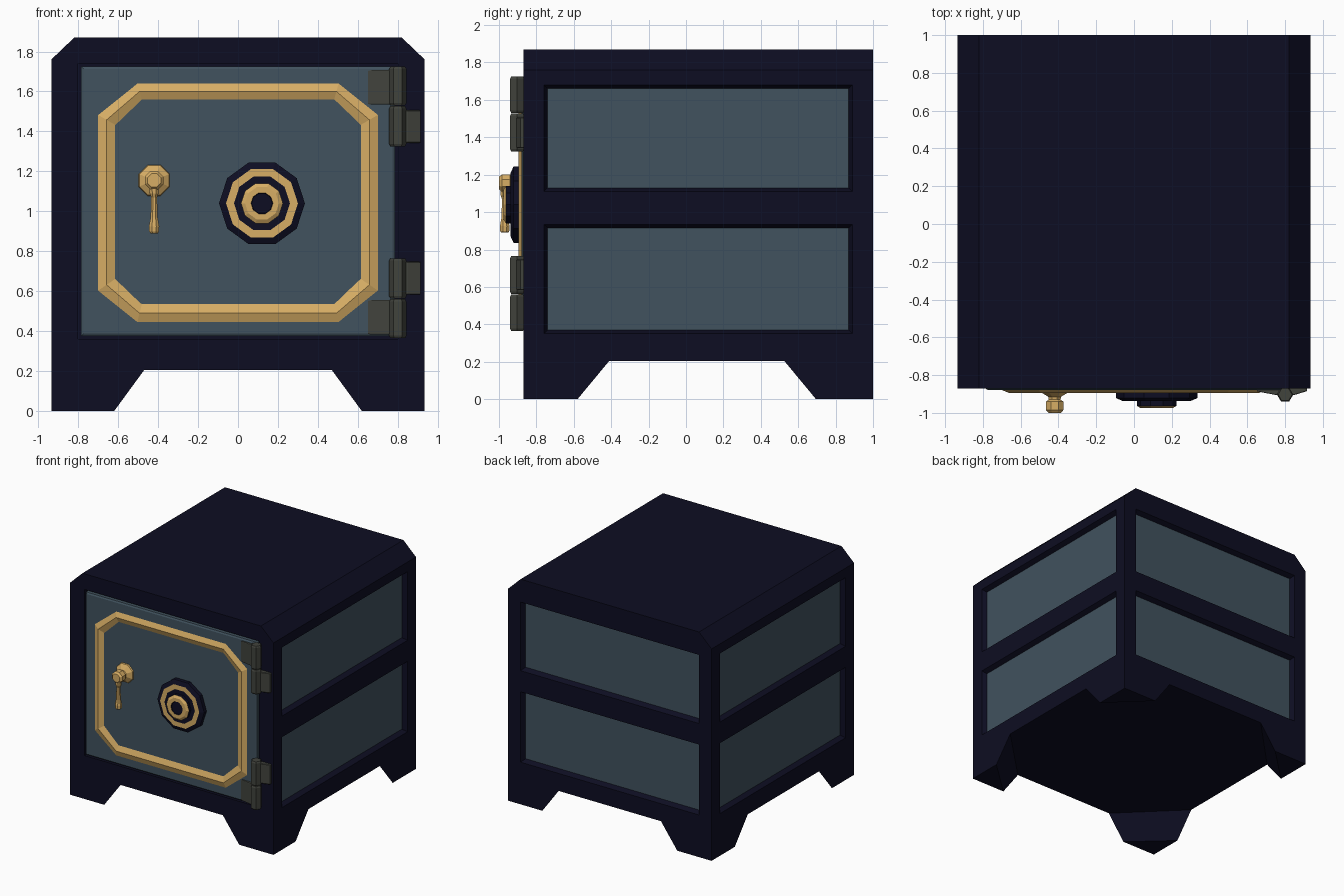
import bpy, bmesh, math

if "Cube" in bpy.data.objects:
    bpy.data.objects.remove(bpy.data.objects["Cube"])


def material(name, rgb):
    m = bpy.data.materials.new(name)
    m.diffuse_color = (*rgb, 1)
    m.use_nodes = True
    m.node_tree.nodes["Principled BSDF"].inputs["Base Color"].default_value = m.diffuse_color
    return m


NAVY = material("dark navy", (0.004, 0.004, 0.016))
SLATE = material("slate blue", (0.052, 0.084, 0.112))
GOLD = material("gold", (0.68, 0.42, 0.13))
IRON = material("dark iron", (0.053, 0.056, 0.046))


def loft(bm, rings, bands=None, closed=False):
    """Skin a list of point rings; caps the ends, or joins them if closed."""
    vs = [[bm.verts.new(p) for p in r] for r in rings]
    n = len(vs[0])
    pairs = list(zip(vs, vs[1:] + vs[:1])) if closed else list(zip(vs, vs[1:]))
    for k, (a, b) in enumerate(pairs):
        for i in range(n):
            j = (i + 1) % n
            f = bm.faces.new((a[i], a[j], b[j], b[i]))
            f.material_index = bands[k] if bands else 0
    if not closed:
        bm.faces.new(vs[0])
        f = bm.faces.new(vs[-1])
        f.material_index = bands[-1] if bands else 0


def finish(name, bm, *mats):
    bmesh.ops.recalc_face_normals(bm, faces=bm.faces)
    me = bpy.data.meshes.new(name)
    bm.to_mesh(me)
    bm.free()
    for m in mats:
        me.materials.append(m)
    ob = bpy.data.objects.new(name, me)
    bpy.context.collection.objects.link(ob)
    return ob


def part(name, rings, *mats, **kw):
    bm = bmesh.new()
    loft(bm, rings, **kw)
    return finish(name, bm, *mats)


def circle(r, y, n, cx, cz, phase=0):
    return [(cx + r * math.cos(phase + math.tau * i / n), y,
             cz + r * math.sin(phase + math.tau * i / n)) for i in range(n)]


W, FRONT, BACK = 0.935, -0.87, 1.0

# Cabinet: chamfered profile extruded front to back
prof = [(-W, 0.205), (W, 0.205), (W, 1.76), (0.82, 1.87), (-0.82, 1.87), (-W, 1.76)]
cabinet = part("cabinet", [[(x, y, z) for x, z in prof] for y in (FRONT, BACK)], NAVY)

# Corner feet: triangular, tapering to the floor
for sx in (-1, 1):
    for yc, yt, yb, side in ((FRONT, -0.41, -0.58, "front"), (BACK, 0.525, 0.695, "back")):
        part(f"{side}_foot",
             [[(sx * W, yc, 0), (sx * 0.62, yc, 0), (sx * W, yb, 0)],
              [(sx * W, yc, 0.205), (sx * 0.47, yc, 0.205), (sx * W, yt, 0.205)]], NAVY)

# Sloped recesses on every wall, with slate plates on the side and back floors
walls = {
    "right": (lambda u, v, d: (W - d, u, v), -0.74, 0.87),
    "left": (lambda u, v, d: (-W + d, u, v), -0.74, 0.87),
    "back": (lambda u, v, d: (u, BACK - d, v), -0.80, 0.80),
}


def rect(f, u0, u1, v0, v1, d, grow=0):
    g = grow
    return [f(u0 - g, v0 - g, d), f(u1 + g, v0 - g, d),
            f(u1 + g, v1 + g, d), f(u0 - g, v1 + g, d)]


cut = bmesh.new()
for side, (f, u0, u1) in walls.items():
    for v0, v1 in ((0.37, 0.915), (1.13, 1.66)):
        a = (f, u0, u1, v0, v1)
        loft(cut, [rect(*a, 0.04), rect(*a, -0.02, 0.03)])
        part(f"{side}_panel", [rect(*a, 0.042), rect(*a, 0.038)], SLATE)


def front(u, v, d):
    return (u, FRONT + d, v)


loft(cut, [rect(front, -0.80, 0.80, 0.36, 1.74, 0.03), rect(front, -0.80, 0.80, 0.36, 1.74, -0.03)])
cutter = finish("recess_cutter", cut, NAVY)
cutter.hide_render = True
cutter.hide_set(True)
mod = cabinet.modifiers.new("recesses", 'BOOLEAN')
mod.operation, mod.object, mod.solver = 'DIFFERENCE', cutter, 'EXACT'

# Door
door = (front, -0.785, 0.785, 0.375, 1.725)
part("door", [rect(*door, 0.035), rect(*door, -0.002), rect(*door, -0.009, -0.012)], SLATE)


# Ridged gold frame on the door
def octagon(hx, z0, z1, cx, cz, y):
    return [(-hx + cx, y, z0), (hx - cx, y, z0), (hx, y, z0 + cz), (hx, y, z1 - cz),
            (hx - cx, y, z1), (-hx + cx, y, z1), (-hx, y, z1 - cz), (-hx, y, z0 + cz)]


part("door_trim", [octagon(0.705, 0.44, 1.645, 0.20, 0.16, -0.877),
                   octagon(0.658, 0.49, 1.60, 0.165, 0.142, -0.896),
                   octagon(0.61, 0.54, 1.555, 0.13, 0.125, -0.877)], GOLD, closed=True)

# Combination dial: ten-sided, navy with gold rings
dial = [(0.20, -0.875), (0.215, -0.89), (0.215, -0.922), (0.18, -0.937), (0.14, -0.937),
        (0.105, -0.937), (0.105, -0.963), (0.085, -0.975), (0.055, -0.975), (0.052, -0.968)]
part("dial", [circle(r, y, 10, 0.12, 1.04) for r, y in dial], NAVY, GOLD,
     bands=[0, 0, 0, 1, 0, 0, 1, 1, 0])

# Handle: turned boss and a hanging lever
boss = [(0.085, -0.875), (0.08, -0.89), (0.036, -0.915), (0.034, -0.93),
        (0.05, -0.94), (0.05, -0.985), (0.036, -1.0)]
part("handle_boss", [circle(r, y, 8, -0.42, 1.155, math.pi / 8) for r, y in boss], GOLD)
lever = [(0.026, 1.13), (0.024, 1.09), (0.016, 1.07), (0.019, 0.97),
         (0.028, 0.925), (0.027, 0.90), (0.02, 0.89)]
part("handle_lever",
     [[(-0.42 + r * math.cos(math.tau * (i + .5) / 8), -0.969 + r * math.sin(math.tau * (i + .5) / 8), z)
       for i in range(8)] for r, z in lever], GOLD)

# Hinges: hexagonal knuckles with a door leaf and a cabinet leaf, mirrored in height
MID = 1.045


def hinge_piece(name, plan, h0, h1, bevel):
    for s in (-1, 1):
        bm = bmesh.new()
        cx = sum(p[0] for p in plan) / len(plan)
        cy = sum(p[1] for p in plan) / len(plan)
        small = [(cx + (x - cx) * 0.85, cy + (y - cy) * 0.85) for x, y in plan]
        loft(bm, [[(x, y, MID + s * h) for x, y in pl] for pl, h in
                  ((small, h0), (plan, h0 + bevel), (plan, h1 - bevel), (small, h1))])
        finish(name, bm, IRON)


hexa = [(0.80 + 0.043 * math.cos(math.tau * i / 6), -0.903 + 0.043 * math.sin(math.tau * i / 6))
        for i in range(6)]
hinge_piece("hinge_door_knuckle", hexa, 0.485, 0.68, 0.012)
hinge_piece("hinge_cabinet_knuckle", hexa, 0.28, 0.482, 0.012)
hinge_piece("hinge_door_leaf",
            [(0.65, -0.872), (0.65, -0.886), (0.75, -0.905), (0.80, -0.905), (0.80, -0.872)],
            0.49, 0.662, 0.004)
hinge_piece("hinge_cabinet_leaf",
            [(0.80, -0.86), (0.80, -0.908), (0.85, -0.905), (0.915, -0.885), (0.915, -0.86)],
            0.297, 0.462, 0.004)
